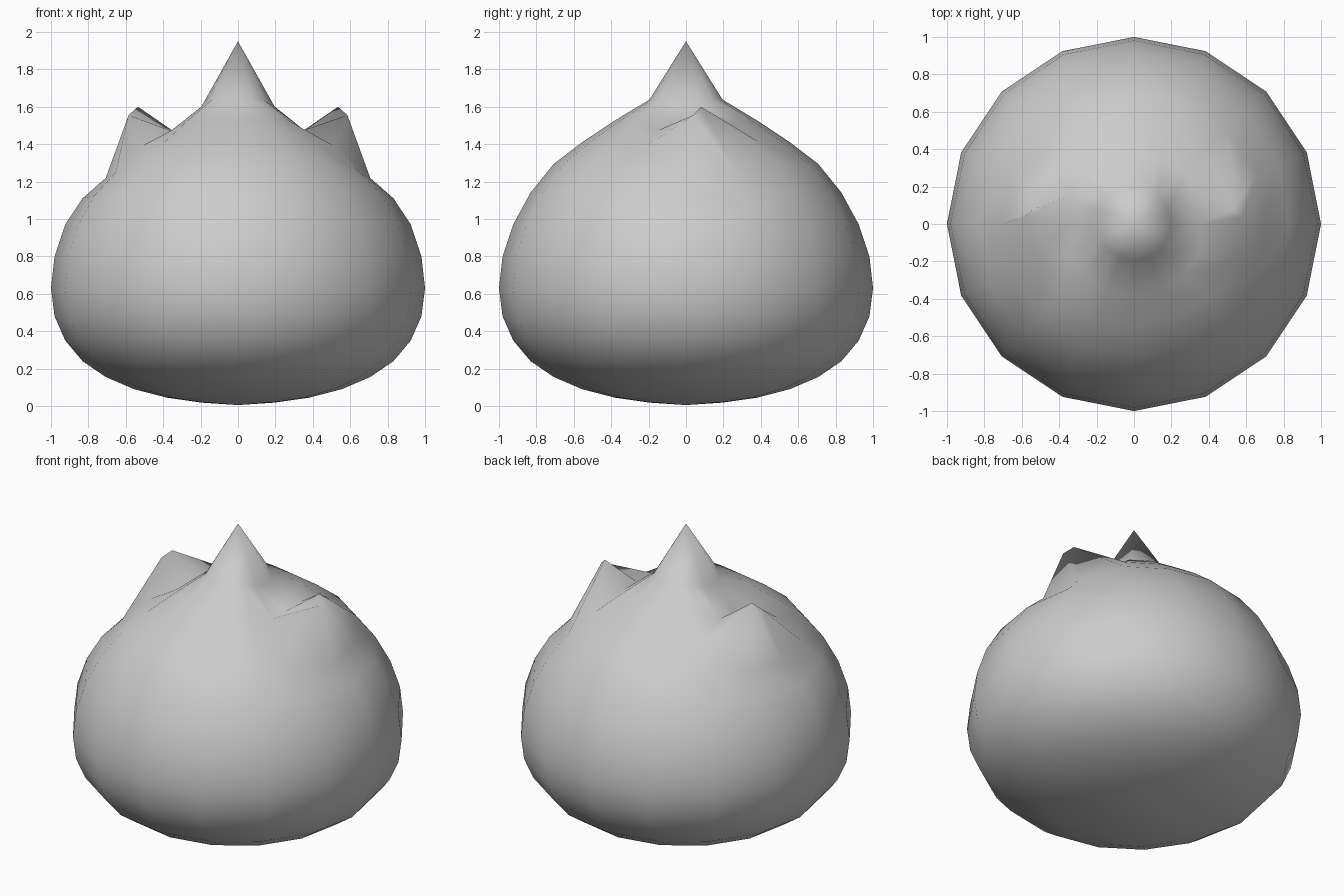
import bpy, bmesh
from math import asin, atan2, degrees, hypot

if "Cube" in bpy.data.objects:
    bpy.data.objects.remove(bpy.data.objects["Cube"])

# Ring heights from bottom pole to top pole, 11.25 degrees of latitude apart
HEIGHTS = [0.005, 0.018, 0.045, 0.09, 0.155, 0.24, 0.35, 0.48, 0.63,
           0.80, 0.97, 1.14, 1.294, 1.41, 1.525, 1.638, 1.95]
# How far each upper ring dips beside the ears (at the side, one step round)
DIPS = {11: (0.03, 0.015), 12: (0.075, 0.045), 13: (0.0, 0.02),
        14: (0.055, 0.05), 15: (0.036, 0.03)}
# Pulled ear vertices: (ring, step round from the side toward the back)
EARS = {(13, 0): (0.585, 0.04, 1.555), (13, 1): (0.535, 0.08, 1.60),
        (14, 0): (0.35, 0.0, 1.468)}

# Drop-shaped body with a pointed top and two ears
bm = bmesh.new()
bmesh.ops.create_uvsphere(bm, u_segments=16, v_segments=16, radius=1)
for v in bm.verts:
    x, y, z = v.co
    ring = round(degrees(asin(max(-1, min(1, z)))) / 11.25) + 8
    v.co.z = HEIGHTS[ring]
    if hypot(x, y) < 0.01:
        continue
    step = round(degrees(atan2(y, abs(x))) / 22.5)
    side = 1 if x > 0 else -1
    if (ring, step) in EARS:
        ex, ey, ez = EARS[ring, step]
        v.co = (side * ex, ey, ez)
    elif ring in DIPS and abs(step) < 2:
        v.co.z -= DIPS[ring][abs(step)]

bmesh.ops.recalc_face_normals(bm, faces=bm.faces)
for f in bm.faces:
    f.smooth = True
mesh = bpy.data.meshes.new("body")
bm.to_mesh(mesh)
bm.free()
body = bpy.data.objects.new("body", mesh)
bpy.context.collection.objects.link(body)
